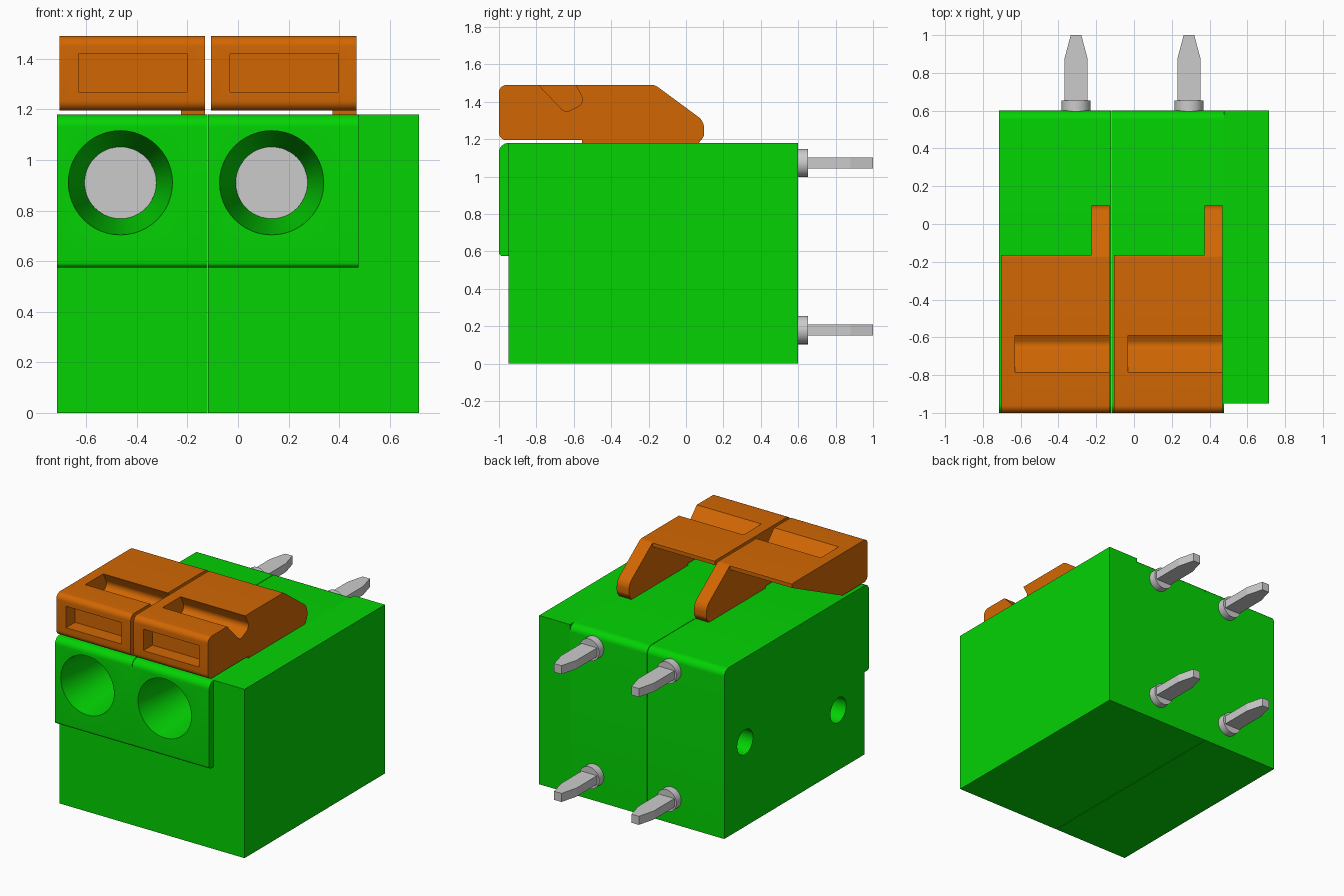
import bpy, bmesh, math
from mathutils import Vector

if "Cube" in bpy.data.objects:
    bpy.data.objects.remove(bpy.data.objects["Cube"], do_unlink=True)


def material(name, rgb):
    m = bpy.data.materials.new(name)
    m.use_nodes = True
    m.diffuse_color = (*rgb, 1)
    m.node_tree.nodes["Principled BSDF"].inputs["Base Color"].default_value = (*rgb, 1)
    return m


GREEN = material("housing green", (0.001, 0.65, 0.001))
ORANGE = material("lever orange", (0.64, 0.135, 0.001))
METAL = material("metal grey", (0.6, 0.6, 0.6))


def finish(name, bm, mat):
    bmesh.ops.recalc_face_normals(bm, faces=bm.faces)
    me = bpy.data.meshes.new(name)
    bm.to_mesh(me)
    bm.free()
    me.materials.append(mat)
    ob = bpy.data.objects.new(name, me)
    bpy.context.collection.objects.link(ob)
    return ob


def rounded(points, steps=8):
    """Replace each corner (u, v, radius) by an arc."""
    out = []
    n = len(points)
    for i, (u, v, r) in enumerate(points):
        p = Vector((u, v, 0))
        if r == 0:
            out.append((u, v))
            continue
        a = (Vector((*points[i - 1][:2], 0)) - p).normalized()
        b = (Vector((*points[(i + 1) % n][:2], 0)) - p).normalized()
        half = a.angle(b) / 2
        c = p + (a + b).normalized() * (r / math.sin(half))
        t = r / math.tan(half)
        s, e = (p + a * t - c).normalized(), (p + b * t - c).normalized()
        for k in range(steps + 1):
            q = c + s.slerp(e, k / steps) * r
            out.append((q.x, q.y))
    return out


def prism(name, points, lo, hi, mat, axis="x"):
    """Extrude a rounded profile along x (profile in y, z) or z (profile in x, y)."""
    bm = bmesh.new()
    prof = rounded(points)
    place = (lambda u, v, w: (w, u, v)) if axis == "x" else (lambda u, v, w: (u, v, w))
    f = bm.faces.new([bm.verts.new(place(u, v, lo)) for u, v in prof])
    ext = bmesh.ops.extrude_face_region(bm, geom=[f])
    bmesh.ops.translate(bm, vec=place(0, 0, hi - lo),
                        verts=[g for g in ext["geom"] if isinstance(g, bmesh.types.BMVert)])
    # The extrusion keeps the first face only when it stays on the border
    if f.is_valid is False or not any(all(abs(v.co["xyz".index(axis)] - lo) < 1e-6 for v in g.verts)
                                      for g in bm.faces):
        bmesh.ops.holes_fill(bm, edges=bm.edges, sides=0)
    return finish(name, bm, mat)


def box(name, lo, hi, mat):
    return prism(name, [(lo[1], lo[2], 0), (hi[1], lo[2], 0), (hi[1], hi[2], 0), (lo[1], hi[2], 0)],
                 lo[0], hi[0], mat)


def cylinder(name, start, direction, length, r1, r2, mat):
    """Cylinder or cone from a start point along a direction."""
    bm = bmesh.new()
    bmesh.ops.create_cone(bm, cap_ends=True, segments=48, radius1=r1, radius2=r2, depth=length)
    d = Vector(direction)
    bmesh.ops.rotate(bm, verts=bm.verts, matrix=d.to_track_quat("Z", "Y").to_matrix())
    bmesh.ops.translate(bm, verts=bm.verts, vec=Vector(start) + d * length / 2)
    return finish(name, bm, mat)


def cut(ob, cutter):
    bpy.ops.object.select_all(action="DESELECT")
    bpy.context.view_layer.objects.active = ob
    ob.select_set(True)
    mod = ob.modifiers.new("cut", "BOOLEAN")
    mod.operation, mod.solver, mod.object = "DIFFERENCE", "EXACT", cutter
    bpy.ops.object.modifier_apply(modifier=mod.name)
    bpy.data.objects.remove(cutter, do_unlink=True)


def smooth(ob):
    bpy.ops.object.select_all(action="DESELECT")
    bpy.context.view_layer.objects.active = ob
    ob.select_set(True)
    bpy.ops.object.shade_smooth_by_angle(angle=math.radians(25))


PITCH = 0.598
HOUSING = [(-0.95, 0, 0), (0.6, 0, 0), (0.6, 1.18, 0.05), (-1, 1.18, 0.05),
           (-1, 0.575, 0.02), (-0.95, 0.575, 0)]
LEVER = [(-1, 1.195, 0.04), (-0.555, 1.195, 0), (-0.555, 1.17, 0), (0.06, 1.17, 0),
         (0.097, 1.215, 0.05), (0.097, 1.297, 0.08), (-0.165, 1.49, 0.05), (-1, 1.49, 0.04)]
# Space below and behind the sloping underside of the lever plate
UNDERCUT = [(-0.9, 1.109, 0), (-0.165, 1.46, 0), (-0.165, 1.6, 0), (0.3, 1.6, 0), (0.3, 1.1, 0)]
NOTCH = [(-0.835, 1.54, 0), (-0.645, 1.34, 0.04), (-0.54, 1.395, 0.04), (-0.615, 1.54, 0)]

for i, side in enumerate(("right", "left")):
    dx = i * PITCH

    # Housing module with a tapered wire entry
    housing = prism(side + "_housing", HOUSING, -0.716 + dx, -0.121 + dx, GREEN)
    cut(housing, cylinder("entry_cutter", (-0.465 + dx, -1.02, 0.91), (0, 1, 0), 0.52,
                          0.2086, 0.142, GREEN))
    if i == 0:
        # Coupling sockets in the outer side
        for y, z in ((0.37, 0.59), (-0.66, 0.42)):
            cut(housing, cylinder("socket_cutter", (-0.8, y, z), (1, 0, 0), 0.25,
                                  0.087, 0.087, GREEN))
    smooth(housing)
    smooth(cylinder(side + "_contact", (-0.465 + dx, -0.507, 0.91), (0, 1, 0), 0.012,
                    0.142, 0.142, METAL))

    # Lever: wedge plate with one arm, finger notch and front recess
    lever = prism(side + "_lever", LEVER, -0.705 + dx, -0.13 + dx, ORANGE)
    cut(lever, prism("under_cutter", UNDERCUT, -0.8 + dx, -0.225 + dx, ORANGE))
    cut(lever, prism("notch_cutter", NOTCH, -0.63 + dx, -0.05 + dx, ORANGE))
    cut(lever, box("recess_cutter", (-0.63 + dx, -1.1, 1.27), (-0.2 + dx, -0.9, 1.42), ORANGE))
    smooth(lever)

    # Solder pins with round collars
    x = -0.307 + dx
    blade = [(x - 0.06, 0.58, 0), (x + 0.06, 0.58, 0), (x + 0.06, 0.88, 0),
             (x + 0.028, 1, 0), (x - 0.028, 1, 0), (x - 0.06, 0.88, 0)]
    for level, z in (("lower", 0.18), ("upper", 1.073)):
        smooth(cylinder(f"{side}_{level}_collar", (x, 0.59, z), (0, 1, 0), 0.063,
                        0.076, 0.076, METAL))
        prism(f"{side}_{level}_pin", blade, z - 0.03, z + 0.03, METAL, "z")

# Plain end plate closing the row
box("end_plate", (0.477, -0.95, 0), (0.716, 0.6, 1.18), GREEN)
